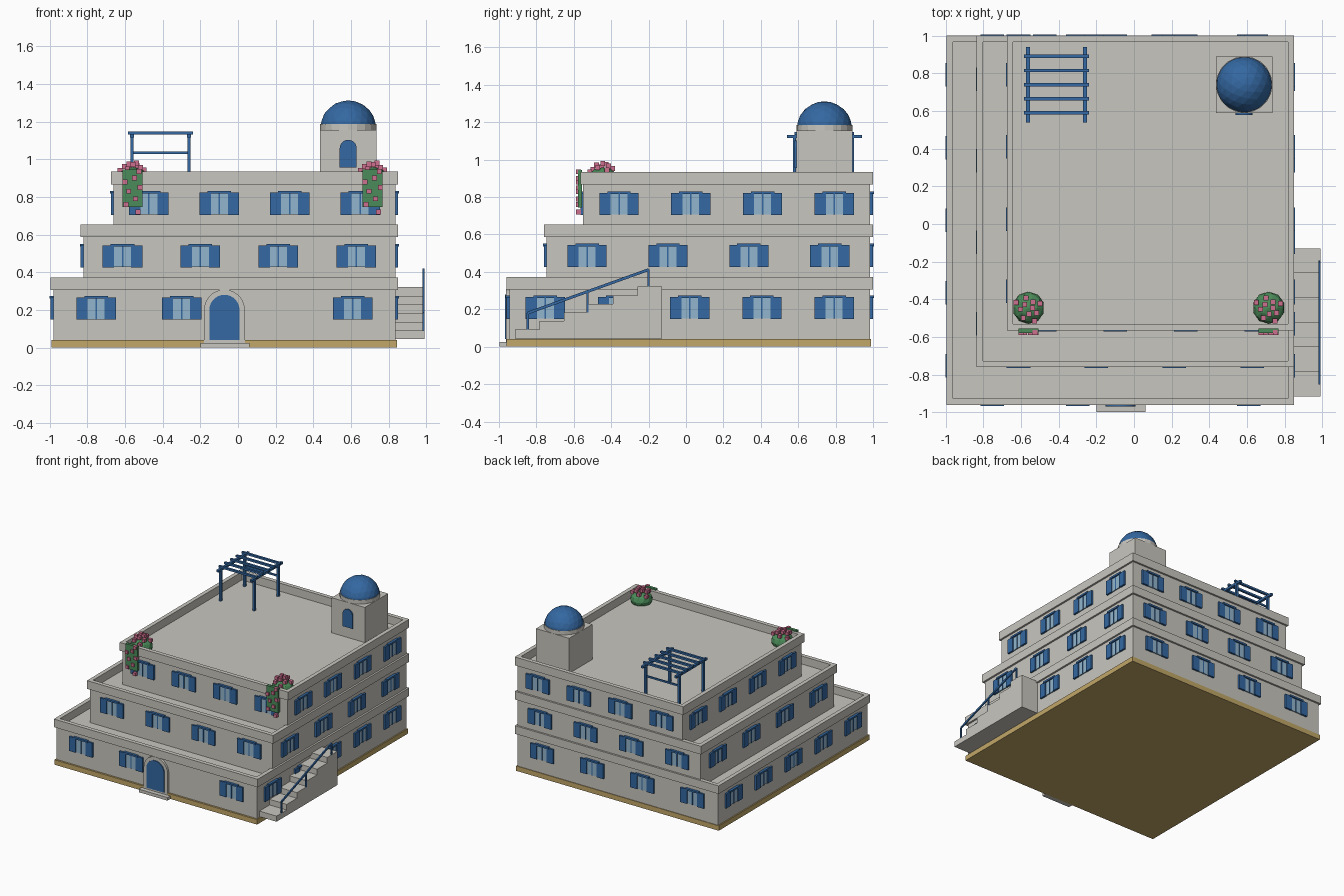
import bpy, bmesh, math, random
from mathutils import Matrix, Vector

if "Cube" in bpy.data.objects:
    bpy.data.objects.remove(bpy.data.objects["Cube"])

random.seed(4)


def material(name, rgb):
    m = bpy.data.materials.new(name)
    m.diffuse_color = (*rgb, 1)
    m.use_nodes = True
    m.node_tree.nodes["Principled BSDF"].inputs["Base Color"].default_value = m.diffuse_color
    return m


WALL = material("wall_plaster", (0.58, 0.565, 0.52))
BLUE = material("blue_paint", (0.034, 0.138, 0.36))
GLASS = material("window_glass", (0.29, 0.46, 0.61))
TAN = material("tan_stone", (0.54, 0.39, 0.14))
GREEN = material("leaf_green", (0.07, 0.26, 0.10))
PINK = material("flower_pink", (0.62, 0.16, 0.28))


def finish(name, bm, mats):
    bmesh.ops.recalc_face_normals(bm, faces=bm.faces)
    me = bpy.data.meshes.new(name)
    bm.to_mesh(me)
    bm.free()
    ob = bpy.data.objects.new(name, me)
    bpy.context.collection.objects.link(ob)
    for m in mats:
        me.materials.append(m)
    return ob


def add_box(bm, x0, x1, y0, y1, z0, z1, mi=0):
    mat = Matrix.Translation(((x0 + x1) / 2, (y0 + y1) / 2, (z0 + z1) / 2))
    mat = mat @ Matrix.Diagonal((x1 - x0, y1 - y0, z1 - z0, 1))
    geo = bmesh.ops.create_cube(bm, size=1, matrix=mat)
    for f in {f for v in geo["verts"] for f in v.link_faces}:
        f.material_index = mi


def boxes(name, mat, *dims):
    bm = bmesh.new()
    for d in dims:
        add_box(bm, *d)
    return finish(name, bm, [mat])


def arch_points(cx, r, z0, zc, n=14):
    arc = [(cx + r * math.cos(math.pi * i / n), zc + r * math.sin(math.pi * i / n)) for i in range(n + 1)]
    return [(cx + r, z0)] + arc + [(cx - r, z0)]


def arch(name, mat, cx, r, z0, zc, y0, y1):
    bm = bmesh.new()
    face = bm.faces.new([bm.verts.new((x, y0, z)) for x, z in arch_points(cx, r, z0, zc)])
    ext = bmesh.ops.extrude_face_region(bm, geom=[face])
    verts = [v for v in ext["geom"] if isinstance(v, bmesh.types.BMVert)]
    bmesh.ops.translate(bm, vec=(0, y1 - y0, 0), verts=verts)
    return finish(name, bm, [mat])


def window(name, x, y, z, angle):
    # local frame: wall plane at y = 0, outside towards -y
    bm = bmesh.new()
    add_box(bm, -0.05, 0.05, -0.008, 0.005, -0.06, 0.055, 1)
    add_box(bm, -0.0625, 0.0625, -0.020, 0.005, 0.050, 0.064)
    add_box(bm, -0.004, 0.004, -0.012, 0.005, -0.06, 0.055)
    for s in (-1, 1):
        a, b = sorted((s * 0.05, s * 0.105))
        add_box(bm, a, b, -0.015, 0.005, -0.062, 0.056)
        a, b = sorted((s * 0.045, s * 0.052))
        add_box(bm, a, b, -0.015, 0.005, -0.062, 0.055)
    ob = finish(name, bm, [BLUE, GLASS])
    ob.data.transform(Matrix.Translation((x, y, z)) @ Matrix.Rotation(angle, 4, 'Z'))


# Stone base
X1, Y1 = 0.835, 0.985
boxes("base_plinth", TAN, (-0.99, 0.845, -0.96, 0.99, 0, 0.04))

# Stepped storeys: x0, y0, bottom, floor height, parapet top, window height, side window count
tiers = [
    (-0.98, -0.945, 0.04, 0.308, 0.372, 0.21, 5),
    (-0.82, -0.745, 0.30, 0.588, 0.653, 0.487, 4),
    (-0.66, -0.55, 0.58, 0.868, 0.934, 0.767, 4),
]
o, t = 0.015, 0.033
for n, (x0, y0, z0, zf, zt, zw, side) in enumerate(tiers, 1):
    boxes(f"storey_{n}", WALL, (x0, X1, y0, Y1, z0, zf))
    a, b, c, d = x0 - o, X1 + o, y0 - o, Y1 + o
    boxes(f"parapet_{n}", WALL,
          (a, b, c, c + t, zf - 0.002, zt), (a, b, d - t, d, zf - 0.002, zt),
          (a, a + t, c + t, d - t, zf - 0.002, zt), (b - t, b, c + t, d - t, zf - 0.002, zt))
    # Windows on four sides, with the ground-floor doorway left free
    for i in range(4):
        x = x0 + (X1 - x0) * (i + 0.5) / 4
        if not (n == 1 and i == 2):
            window(f"front_window_{n}_{i}", x, y0, zw, 0)
        window(f"back_window_{n}_{i}", x, Y1, zw, math.pi)
    for i in range(side):
        y = y0 + (Y1 - y0) * (i + 0.5) / side
        window(f"right_window_{n}_{i}", X1, y, zw, math.pi / 2)
        window(f"left_window_{n}_{i}", x0, y, zw, -math.pi / 2)

# Front door with arched surround and step
arch("door_surround", WALL, -0.072, 0.108, 0.025, 0.2, -0.962, -0.93)
arch("front_door", BLUE, -0.072, 0.08, 0.04, 0.2, -0.969, -0.94)
boxes("door_step", WALL, (-0.2, 0.06, -0.997, -0.94, 0, 0.025))

# Outside staircase
steps = []
for i in range(6):
    y = -0.915 + i * 0.131
    steps.append((0.83, 0.99, y, y + 0.131, 0.045, 0.091 + i * 0.046))
boxes("stairs", WALL, *steps)

# Stair handrail: three posts and a sloping rail
bm = bmesh.new()
for y, zb, zt in ((-0.846, 0.09, 0.18), (-0.527, 0.18, 0.295), (-0.2, 0.32, 0.412)):
    add_box(bm, 0.98, 0.99, y - 0.006, y + 0.006, zb, zt)
dy, dz = 0.646, 0.232
rail = Matrix.Translation((0.985, -0.523, 0.296)) @ Matrix.Rotation(math.atan2(dz, dy), 4, 'X')
bmesh.ops.create_cube(bm, size=1, matrix=rail @ Matrix.Diagonal((0.01, math.hypot(dy, dz), 0.015, 1)))
finish("stair_handrail", bm, [BLUE])

# Roof tower, drum and dome
TX, TY = 0.585, 0.74
boxes("tower", WALL, (TX - 0.15, TX + 0.15, TY - 0.15, TY + 0.15, 0.86, 1.155))
bm = bmesh.new()
bmesh.ops.create_cone(bm, cap_ends=True, segments=20, radius1=0.15, radius2=0.15, depth=0.04,
                      matrix=Matrix.Translation((TX, TY, 1.166)))
finish("dome_drum", bm, [WALL])
bm = bmesh.new()
bmesh.ops.create_icosphere(bm, subdivisions=3, radius=0.149, matrix=Matrix.Translation((TX, TY, 1.163)))
cut = bmesh.ops.bisect_plane(bm, geom=bm.verts[:] + bm.edges[:] + bm.faces[:], plane_co=(0, 0, 1.18),
                             plane_no=(0, 0, 1), clear_inner=True)
bmesh.ops.holes_fill(bm, edges=[e for e in bm.edges if e.is_boundary])
finish("dome", bm, [BLUE])
arch("tower_door", BLUE, TX, 0.045, 0.955, 1.058, 0.58, 0.60)

# Pergola: posts, long beams, slats and a back bar
parts = []
for x in (-0.563, -0.26):
    parts.append((x - 0.01, x + 0.01, 0.54, 0.94, 1.115, 1.133))
    for y in (0.58, 0.89):
        parts.append((x - 0.009, x + 0.009, y - 0.009, y + 0.009, 0.865, 1.12))
for i in range(5):
    y = 0.59 + i * 0.075
    parts.append((-0.585, -0.238, y - 0.009, y + 0.009, 1.132, 1.148))
parts.append((-0.563, -0.26, 0.885, 0.895, 1.027, 1.041))
boxes("pergola", BLUE, *parts)


# Flower bushes with trailing leaves at the front roof corners
def flower(bm, x, y, z, s=0.013):
    add_box(bm, x - s, x + s, y - s, y + s, z - s, z + s)


for side, cx in (("left", -0.56), ("right", 0.715)):
    bm = bmesh.new()
    place = Matrix.Translation((cx, -0.445, 0.895)) @ Matrix.Diagonal((1, 1, 0.75, 1))
    bmesh.ops.create_icosphere(bm, subdivisions=2, radius=0.085, matrix=place)
    bmesh.ops.bisect_plane(bm, geom=bm.verts[:] + bm.edges[:] + bm.faces[:], plane_co=(0, 0, 0.867),
                           plane_no=(0, 0, 1), clear_inner=True)
    finish(f"{side}_bush", bm, [GREEN])
    boxes(f"{side}_trailing_leaves", GREEN, (cx - 0.053, cx + 0.053, -0.578, -0.555, 0.745, 0.945))
    bm = bmesh.new()
    for i in range(11):
        a = i * 2.4
        r = 0.022 + 0.055 * i / 10
        flower(bm, cx + r * math.cos(a), -0.445 + r * math.sin(a), 0.98 - 0.045 * i / 10)
    for dx, z in ((0.03, 0.72), (-0.035, 0.76), (0.015, 0.79), (-0.02, 0.83), (0.04, 0.85),
                  (-0.04, 0.88), (0.01, 0.90), (0.035, 0.935)):
        flower(bm, cx + dx, -0.575, z)
    finish(f"{side}_flowers", bm, [PINK])
